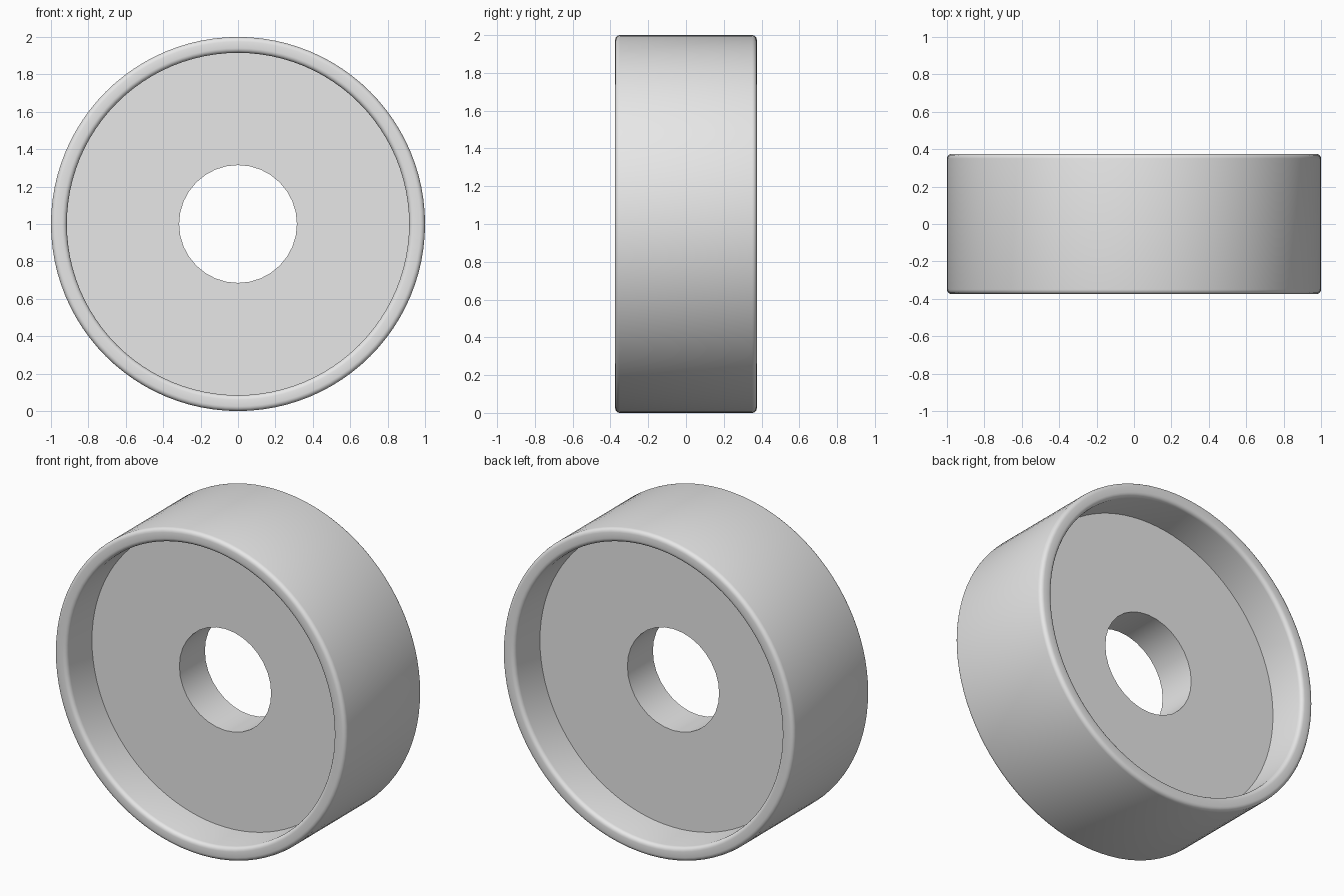
import bpy, bmesh, math
from mathutils import Vector, Matrix

cube = bpy.data.objects.get("Cube")
if cube:
    bpy.data.objects.remove(cube, do_unlink=True)

OUTER, INNER, HALF_WIDTH = 1.0, 0.915, 0.375
HOLE, DISC_HALF, FILLET = 0.315, 0.125, 0.025

grey = bpy.data.materials.new("light grey")
grey.use_nodes = True
colour = (0.8, 0.8, 0.8, 1)
grey.diffuse_color = colour
grey.node_tree.nodes["Principled BSDF"].inputs["Base Color"].default_value = colour


def ring_section(r_in, r_out, half, fillet=0, steps=4):
    """Rectangular cross-section as (radius, y) points, with optional round corners."""
    corners = [(r_out, half, 1, 1, 0), (r_in, half, -1, 1, 90),
               (r_in, -half, -1, -1, 180), (r_out, -half, 1, -1, 270)]
    points = []
    for r, y, sr, sy, start in corners:
        if not fillet:
            points.append((r, y))
            continue
        for i in range(steps + 1):
            a = math.radians(start + 90 * i / steps)
            points.append((r - sr * fillet + fillet * math.cos(a),
                           y - sy * fillet + fillet * math.sin(a)))
    return points


def lathe(name, section, sides):
    """Turn a closed section about the wheel's y axle."""
    bm = bmesh.new()
    rings = []
    for i in range(sides):
        turn = Matrix.Rotation(math.tau * i / sides, 3, 'Y')
        rings.append([bm.verts.new(turn @ Vector((r, y, 0)) + Vector((0, 0, OUTER)))
                      for r, y in section])
    n = len(section)
    for i, ring in enumerate(rings):
        following = rings[(i + 1) % sides]
        for j in range(n):
            k = (j + 1) % n
            bm.faces.new((ring[j], ring[k], following[k], following[j]))
    bmesh.ops.recalc_face_normals(bm, faces=bm.faces)
    mesh = bpy.data.meshes.new(name)
    bm.to_mesh(mesh)
    bm.free()
    mesh.materials.append(grey)
    obj = bpy.data.objects.new(name, mesh)
    bpy.context.collection.objects.link(obj)
    bpy.ops.object.select_all(action='DESELECT')
    obj.select_set(True)
    bpy.context.view_layer.objects.active = obj
    bpy.ops.object.shade_smooth_by_angle(angle=math.radians(30))
    return obj


# Wide outer band with rounded lips
lathe("wheel_rim", ring_section(INNER, OUTER, HALF_WIDTH, FILLET), 96)

# Recessed web with the axle hole; its outer edge is buried in the band
lathe("wheel_disc", ring_section(HOLE, INNER + 0.03, DISC_HALF), 32)
